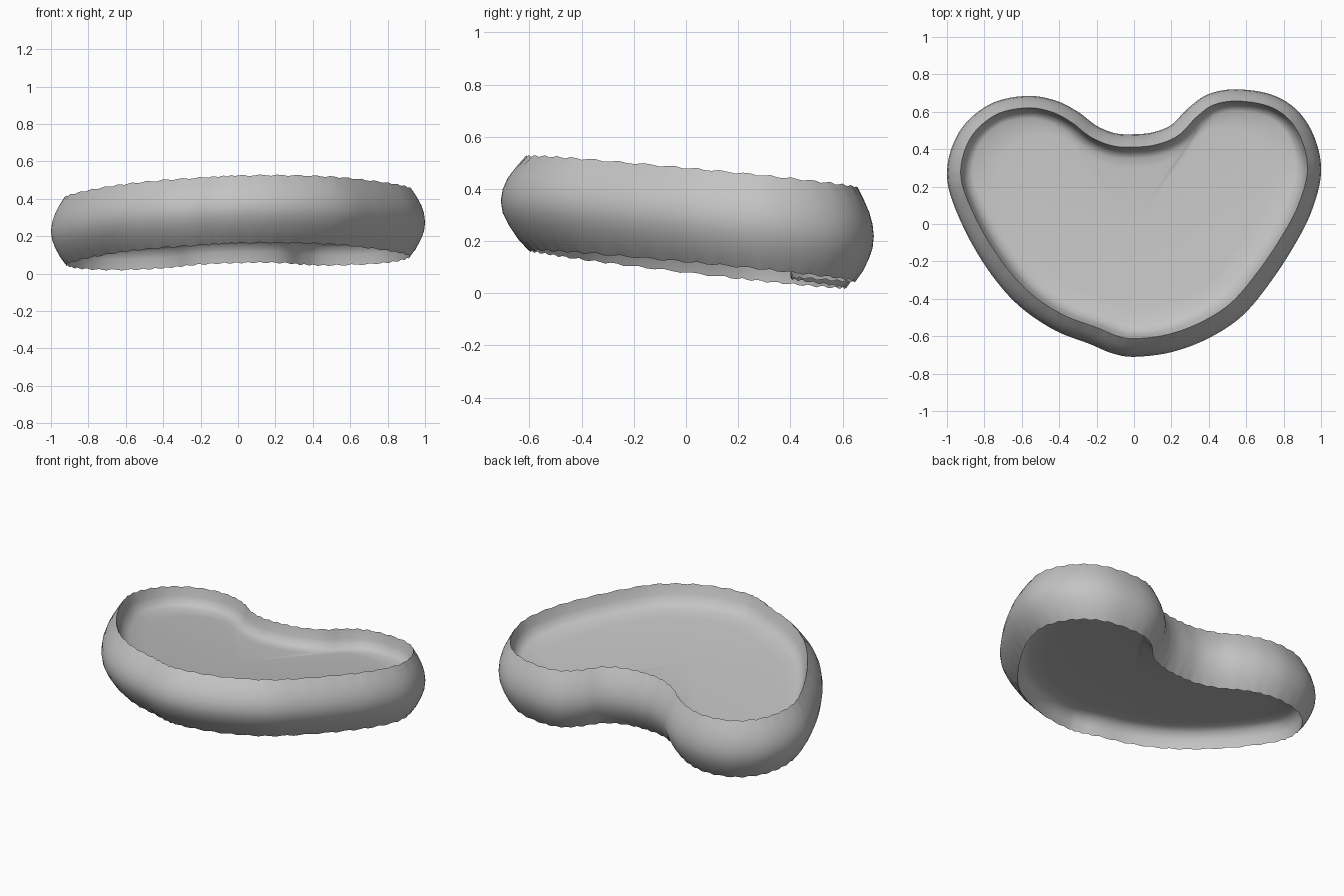
import bpy
import bmesh
import math
from mathutils import Vector
from mathutils.interpolate import poly_3d_calc  # noqa: F401

cube = bpy.data.objects.get("Cube")
if cube:
    bpy.data.objects.remove(cube)

# Heart outline, counter-clockwise from the front tip
OUTLINE = [(0, -.71), (.2, -.685), (.4, -.61), (.58, -.49), (.73, -.31), (.86, -.11),
           (.95, .07), (1, .27), (.97, .45), (.88, .6), (.74, .69), (.55, .72),
           (.4, .695), (.29, .62), (.2, .53), (.1, .49), (0, .48), (-.1, .485),
           (-.2, .525), (-.3, .6), (-.42, .66), (-.57, .685), (-.75, .65), (-.89, .55),
           (-.97, .42), (-1, .27), (-.97, .12), (-.87, -.1), (-.74, -.3), (-.6, -.45),
           (-.42, -.57), (-.24, -.64), (-.12, -.69)]
STEPS = 6


def smooth_loop(points, steps):
    """Closed Catmull-Rom curve through the points."""
    pts = [Vector(p) for p in points]
    n = len(pts)
    loop = []
    for i in range(n):
        a, b, c, d = (pts[(i + k) % n] for k in (-1, 0, 1, 2))
        for s in range(steps):
            t = s / steps
            loop.append(b + (c - a) * t / 2 + (a * 2 - b * 5 + c * 4 - d) * t * t / 2
                        + (b * 3 - a - c * 3 + d) * t ** 3 / 2)
    return loop


heart = smooth_loop(OUTLINE, STEPS)
count = len(heart)
normals = []
for i in range(count):
    along = heart[(i + 3) % count] - heart[i - 3]
    normals.append(Vector((-along.y, along.x)).normalized())


def tilted(p, height):
    """Lift a plan point onto the tilted middle plane."""
    return Vector((p.x, p.y, .28 - .105 * p.y + .025 * p.x + height))


bm = bmesh.new()


def add_ring(inset, height, scale=1, ripple=0):
    ring = []
    for i, (p, nrm) in enumerate(zip(heart, normals)):
        q = (p + nrm * inset * (1 - .3 * p.y)) * scale
        ring.append(bm.verts.new(tilted(q, height + ripple * math.sin(i * 1.9))))
    return ring


def bridge(lower, upper):
    for i in range(count):
        j = (i + 1) % count
        bm.faces.new((lower[i], lower[j], upper[j], upper[i]))


# Bulging outer wall, from lower rim to upper rim
wall = [(.09, -.18), (.055, -.14), (.025, -.09), (.006, -.045), (0, 0),
        (.006, .045), (.022, .09), (.048, .135), (.08, .18)]
rings = [add_ring(w, h, ripple=.004 if abs(h) > .17 else 0) for w, h in wall]
for lower, upper in zip(rings, rings[1:]):
    bridge(lower, upper)


def add_dish(rim, side):
    """Steep inner wall and shallow dished floor on one side."""
    ring = rim
    steps = [(.095, .125, 1), (.115, .085, 1), (.15, .066, 1)]
    steps += [(.15, .05 + .016 * s * s, s) for s in (.85, .65, .45, .25, .1)]
    for inset, height, scale in steps:
        inner = add_ring(inset, height * side, scale)
        bridge(ring, inner) if side > 0 else bridge(inner, ring)
        ring = inner
    centre = bm.verts.new(tilted(Vector((0, 0)), .05 * side))
    for i in range(count):
        j = (i + 1) % count
        tri = (ring[i], ring[j], centre)
        bm.faces.new(tri if side > 0 else tri[::-1])


add_dish(rings[-1], 1)
add_dish(rings[0], -1)
bmesh.ops.recalc_face_normals(bm, faces=bm.faces)

mesh = bpy.data.meshes.new("heart_dish")
bm.to_mesh(mesh)
bm.free()
dish = bpy.data.objects.new("heart_dish", mesh)
bpy.context.collection.objects.link(dish)

# Plain grey material
grey = bpy.data.materials.new("plain_grey")
grey.use_nodes = True
colour = (.55, .55, .55, 1)
grey.diffuse_color = colour
grey.node_tree.nodes["Principled BSDF"].inputs["Base Color"].default_value = colour
mesh.materials.append(grey)

# Smooth shading with crisp rims
bpy.context.view_layer.objects.active = dish
dish.select_set(True)
bpy.ops.object.shade_smooth_by_angle(angle=math.radians(50))
